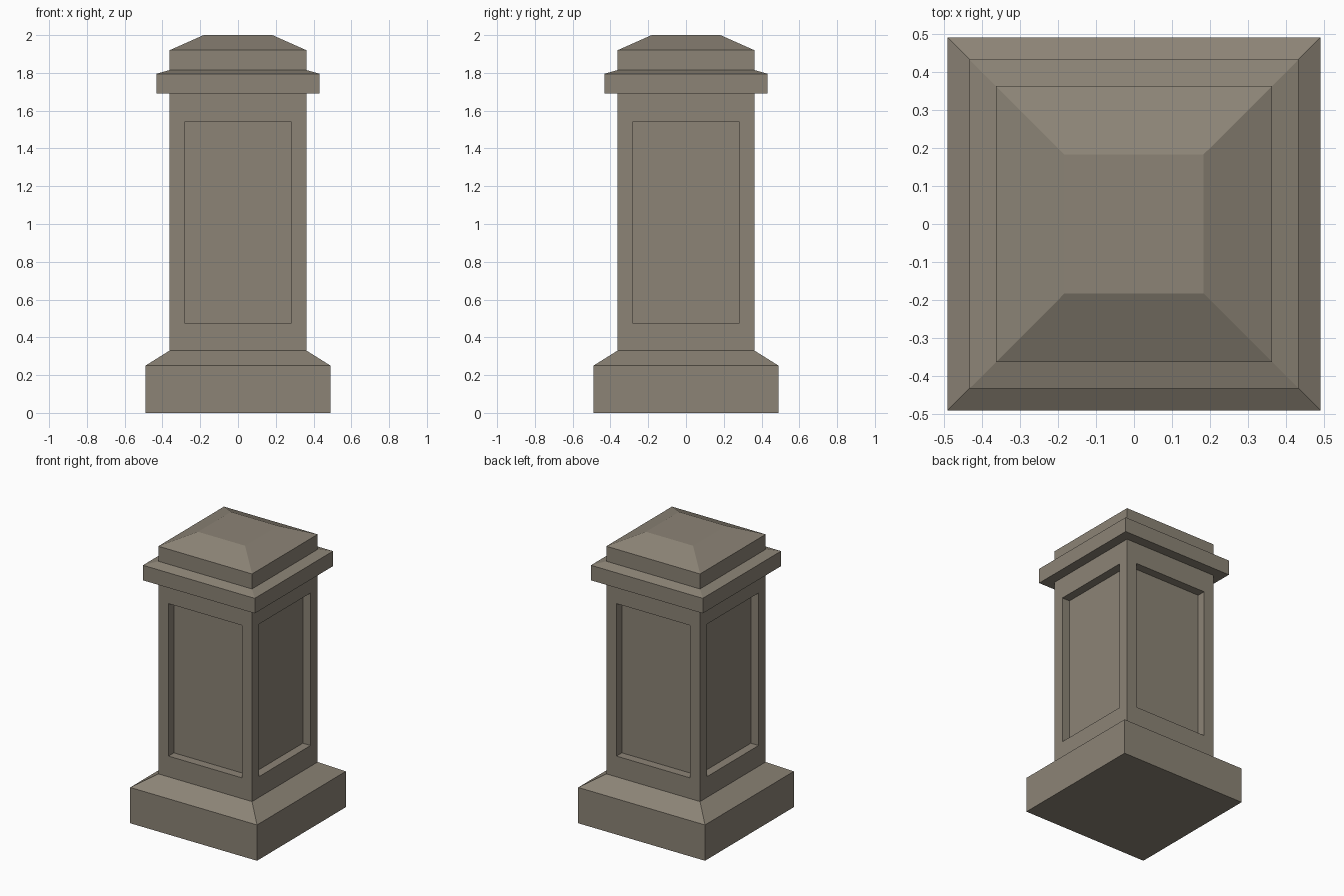
import bpy, bmesh
from mathutils import Vector

if "Cube" in bpy.data.objects:
    bpy.data.objects.remove(bpy.data.objects["Cube"])

stone = bpy.data.materials.new("warm_grey_stone")
stone.diffuse_color = (0.262, 0.230, 0.181, 1)
stone.use_nodes = True
stone.node_tree.nodes["Principled BSDF"].inputs["Base Color"].default_value = stone.diffuse_color


def square_loft(name, profile, cap_bottom=False, cap_top=False, panel=None):
    """Stack square rings given as (half width, z); panel = (half width, z0, z1, depth)."""
    bm = bmesh.new()
    rings = [[bm.verts.new((sx * h, sy * h, z))
              for sx, sy in ((-1, -1), (1, -1), (1, 1), (-1, 1))] for h, z in profile]
    sides = []
    for a, b in zip(rings, rings[1:]):
        for i in range(4):
            j = (i + 1) % 4
            sides.append(bm.faces.new((a[i], a[j], b[j], b[i])))
    if cap_bottom:
        bm.faces.new(rings[0][::-1])
    if cap_top:
        bm.faces.new(rings[-1])
    bm.normal_update()

    # recessed panel on each side
    if panel:
        half, z0, z1, depth = panel
        border = profile[0][0] - half
        zmid = (z0 + z1) / 2
        for f in sides:
            normal = f.normal.copy()
            bmesh.ops.inset_individual(bm, faces=[f], thickness=border)
            for v in f.verts:
                v.co.z = z0 if v.co.z < zmid else z1
            new = bmesh.ops.extrude_discrete_faces(bm, faces=[f])["faces"][0]
            for v in new.verts:
                v.co -= normal * depth
    bm.normal_update()

    mesh = bpy.data.meshes.new(name)
    bm.to_mesh(mesh)
    bm.free()
    mesh.materials.append(stone)
    obj = bpy.data.objects.new(name, mesh)
    bpy.context.collection.objects.link(obj)
    return obj


# plinth with sloped shoulder
square_loft("plinth", [(0.49, 0), (0.49, 0.25), (0.362, 0.33)], cap_bottom=True)

# shaft with four sunken panels
square_loft("shaft", [(0.362, 0.33), (0.362, 1.69)], panel=(0.252, 0.475, 1.54, 0.06))

# collar and bevelled cap
square_loft("cap", [(0.362, 1.69), (0.432, 1.69), (0.432, 1.795), (0.362, 1.815),
                    (0.362, 1.92), (0.182, 2.0)], cap_top=True)
